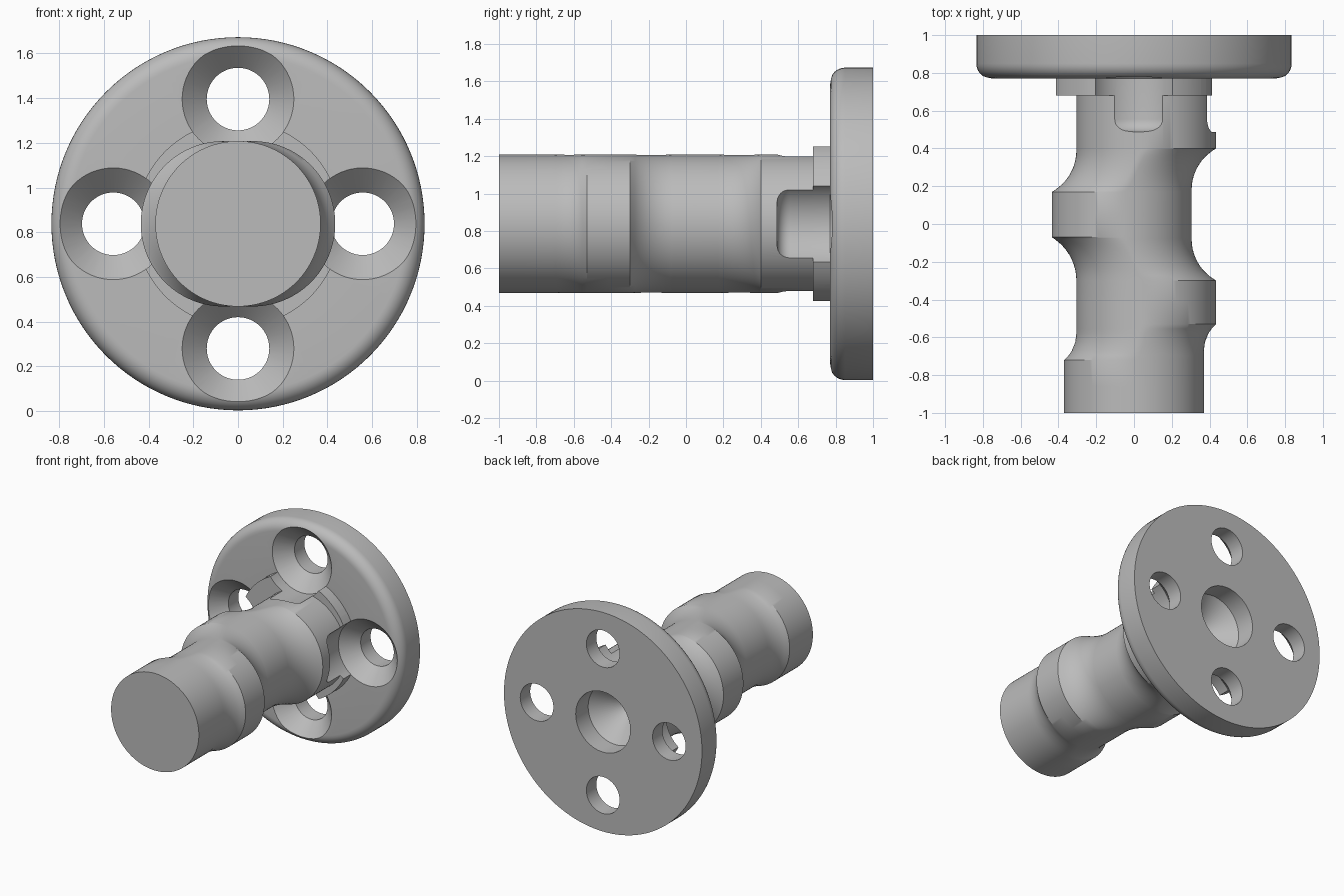
import bpy, bmesh, math
from mathutils import Vector

cube = bpy.data.objects.get("Cube")
if cube:
    bpy.data.objects.remove(cube)

AXIS_Z = 0.838
SHAFT_R = 0.37
SEGS = 128

steel = bpy.data.materials.new("plain grey")
steel.diffuse_color = (0.5, 0.5, 0.5, 1)
steel.use_nodes = True
steel.node_tree.nodes["Principled BSDF"].inputs["Base Color"].default_value = (0.5, 0.5, 0.5, 1)


def loft(name, rings):
    """Closed solid through a series of rings with equal point counts."""
    bm = bmesh.new()
    loops = [[bm.verts.new(p) for p in ring] for ring in rings]
    for a, b in zip(loops, loops[1:]):
        for i in range(len(a)):
            j = (i + 1) % len(a)
            bm.faces.new((a[i], a[j], b[j], b[i]))
    bm.faces.new(loops[0])
    bm.faces.new(loops[-1])
    bmesh.ops.recalc_face_normals(bm, faces=bm.faces)
    mesh = bpy.data.meshes.new(name)
    bm.to_mesh(mesh)
    bm.free()
    mesh.materials.append(steel)
    obj = bpy.data.objects.new(name, mesh)
    bpy.context.collection.objects.link(obj)
    return obj


def lathe(name, profile, cx=0.0, cz=0.0, segs=SEGS):
    """Turn (radius, y) points about an axis parallel to y."""
    turns = [math.tau * i / segs for i in range(segs)]
    return loft(name, [[Vector((cx + r * math.cos(t), y, AXIS_Z + cz + r * math.sin(t)))
                        for t in turns] for r, y in profile])


def round_corner(r, y, f, steps=8):
    """Rounded front corner ending on outer radius r, starting at front y."""
    angles = [math.pi / 2 * i / steps for i in range(steps + 1)]
    return [(r - f + f * math.sin(a), y + f - f * math.cos(a)) for a in angles]


def combine(target, tool, operation):
    mod = target.modifiers.new("combine", "BOOLEAN")
    mod.operation = operation
    mod.solver = "EXACT"
    mod.object = tool
    bpy.context.view_layer.objects.active = target
    bpy.ops.object.modifier_apply(modifier=mod.name)
    bpy.data.objects.remove(tool)


# Side outlines of the shaft: (y, distance from the axis)
RIGHT = [(-1, .37), (-.67, .37), (-.53, .435), (-.3, .435), (-.08, .305),
         (.18, .305), (.4, .435), (.9, .435)]
LEFT = [(-1, .37), (-.72, .37), (-.58, .305), (-.3, .305), (-.07, .435),
        (.17, .435), (.39, .305), (.9, .305)]


def outline(points, y):
    """Outline distance at y, with concave arcs tangent to the lower level."""
    for (y0, x0), (y1, x1) in zip(points, points[1:]):
        if y0 <= y <= y1:
            if x0 == x1:
                return x0
            low_y, low = (y0, x0) if x0 < x1 else (y1, x1)
            rise, run = abs(x1 - x0), y1 - y0
            rho = (run * run + rise * rise) / (2 * rise)
            return low + rho - math.sqrt(rho * rho - (y - low_y) ** 2)
    return points[-1][1]


def shaft_ring(y):
    """Overlap of two shifted circles, one for each side."""
    right, left = outline(RIGHT, y), outline(LEFT, y)
    mid, d = (right - left) / 2, (right + left) / 2 - SHAFT_R
    ring = []
    for i in range(SEGS):
        t = math.tau * i / SEGS
        r = d * abs(math.cos(t)) + math.sqrt(SHAFT_R ** 2 - (d * math.sin(t)) ** 2)
        ring.append(Vector((mid + r * math.cos(t), y, AXIS_Z + r * math.sin(t))))
    return ring


# Wavy shaft
breaks = sorted({y for y, _ in RIGHT + LEFT})
stations = []
for a, b in zip(breaks, breaks[1:]):
    steps = 8 if 0.12 < b - a < 0.23 else 2
    stations += [a + (b - a) * i / steps for i in range(steps)]
stations.append(breaks[-1])
shaft = loft("shaft", [shaft_ring(y) for y in stations])

# Flange with rounded front rim, and the thin collar in front of it
body = lathe("flanged_shaft", [(0.3, 0.77)] + round_corner(0.835, 0.77, 0.08) + [(0.835, 1)])
collar = lathe("collar", [(0.46, 0.68), (0.46, 0.88)])
combine(body, collar, "UNION")
combine(body, shaft, "UNION")

# Four countersunk screw holes with clearance for the screw heads
for k in range(4):
    a = math.pi / 2 * k
    hole = lathe("screw_hole", round_corner(0.25, 0.487, 0.068)
                 + [(0.25, 0.77), (0.14, 0.88), (0.14, 1.1)],
                 0.558 * math.cos(a), 0.558 * math.sin(a), 64)
    combine(body, hole, "DIFFERENCE")

# Blind centre bore with a conical bottom, open at the back
bore = lathe("centre_bore", [(0.002, 0.62), (0.23, 0.85), (0.23, 1.1)], segs=64)
combine(body, bore, "DIFFERENCE")

# Smooth shading with crisp edges
bpy.ops.object.select_all(action="DESELECT")
body.select_set(True)
bpy.context.view_layer.objects.active = body
bpy.ops.object.shade_smooth_by_angle(angle=math.radians(30))
